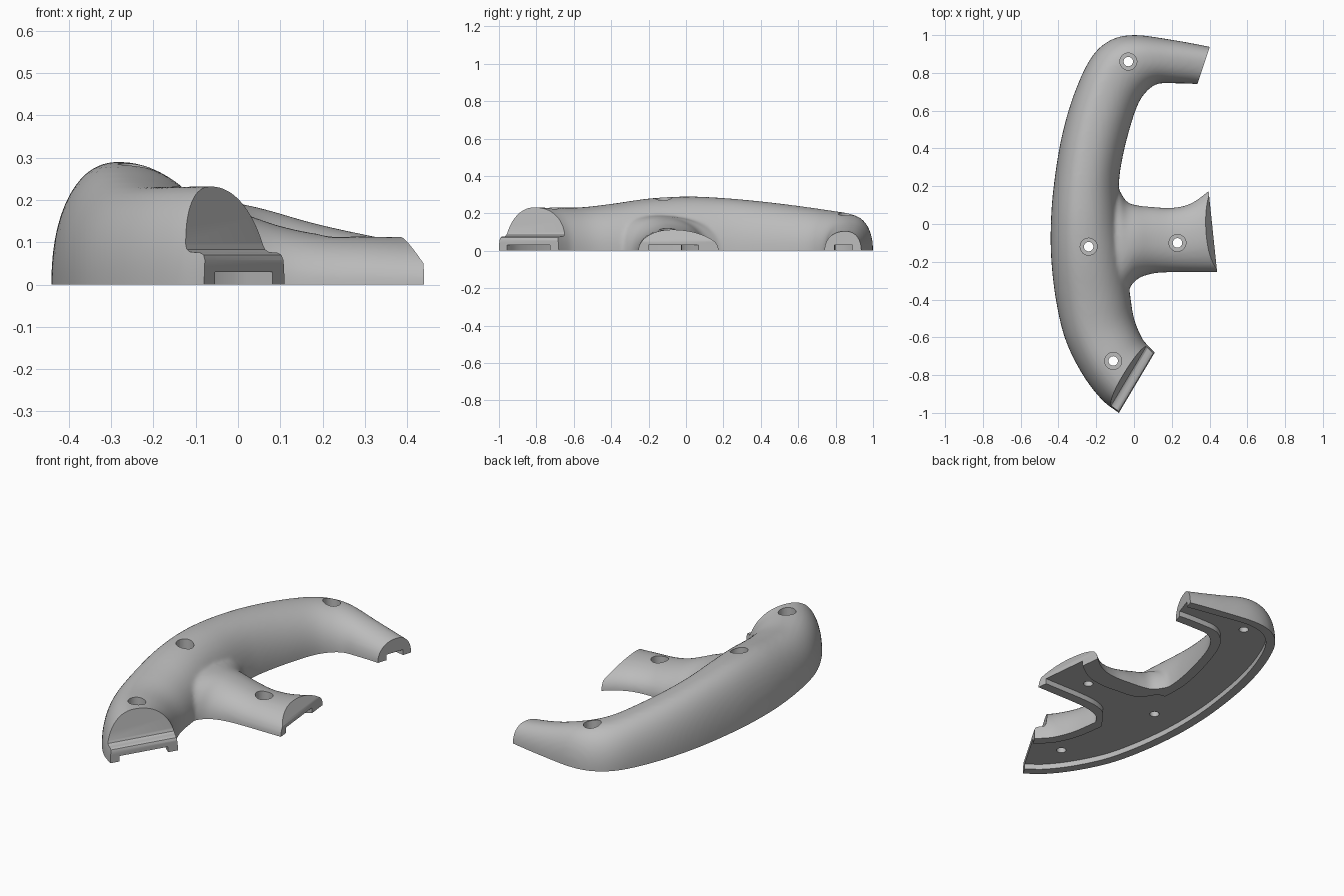
import bpy, bmesh, math
from mathutils import Vector

if "Cube" in bpy.data.objects:
    bpy.data.objects.remove(bpy.data.objects["Cube"])

grey = bpy.data.materials.new("satin_grey")
grey.use_nodes = True
grey.diffuse_color = (0.5, 0.5, 0.5, 1)
grey.node_tree.nodes["Principled BSDF"].inputs["Base Color"].default_value = (0.5, 0.5, 0.5, 1)


def loft(bm, rings):
    """Skin a closed solid through rings of equal point count."""
    loops = [[bm.verts.new(p) for p in ring] for ring in rings]
    n = len(loops[0])
    faces = []
    for r, s in zip(loops, loops[1:]):
        for i in range(n):
            j = (i + 1) % n
            faces.append(bm.faces.new((r[i], r[j], s[j], s[i])))
    faces.append(bm.faces.new(loops[0][::-1]))
    faces.append(bm.faces.new(loops[-1]))
    bmesh.ops.recalc_face_normals(bm, faces=faces)


def solid(name, *lofts):
    bm = bmesh.new()
    for rings in lofts:
        loft(bm, rings)
    mesh = bpy.data.meshes.new(name)
    bm.to_mesh(mesh)
    bm.free()
    mesh.materials.append(grey)
    obj = bpy.data.objects.new(name, mesh)
    bpy.context.collection.objects.link(obj)
    return obj


def smooth_stations(pts, steps=6):
    """Catmull-Rom through stations of (side_a, side_b, height)."""
    pts = [Vector(p) for p in pts]
    pts = [2 * pts[0] - pts[1]] + pts + [2 * pts[-1] - pts[-2]]
    out = []
    for p, q, r, s in zip(pts, pts[1:], pts[2:], pts[3:]):
        for k in range(steps):
            t = k / steps
            out.append(q + (r - p) * (t / 2) + (2 * p - 5 * q + 4 * r - s) * (t * t / 2)
                       + (3 * q - p - 3 * r + s) * (t ** 3 / 2))
    return out + [pts[-2]]


def dome_rings(stations, peak, power, n=28):
    """Half superellipse over each station, with a straight skirt below."""
    rings = []
    for ax, ay, bx, by, h in stations:
        a, b = Vector((ax, ay, 0)), Vector((bx, by, 0))
        ring = [(ax, ay, -0.07)]
        for k in range(n + 1):
            t = math.pi * k / n
            c = math.cos(t)
            e = abs(c) ** (2 / power)
            u = peak * (1 - e) if c > 0 else peak + (1 - peak) * e
            p = a.lerp(b, u)
            ring.append((p.x, p.y, h * max(math.sin(t), 0) ** (2 / power)))
        ring.append((bx, by, -0.07))
        rings.append(ring)
    return rings


def recess_rings(stations, inset_a, inset_b, top=0.03):
    rings = []
    for ax, ay, bx, by, h in stations:
        a, b = Vector((ax, ay, 0)), Vector((bx, by, 0))
        d = (b - a).normalized()
        a, b = a + d * inset_a, b - d * inset_b
        rings.append([(a.x, a.y, -0.1), (a.x, a.y, top), (b.x, b.y, top), (b.x, b.y, -0.1)])
    return rings


def end_rings(p, q, profile):
    """Prism along the end line p-q; profile is (outward distance, z)."""
    p, q = Vector((*p, 0)), Vector((*q, 0))
    d = (q - p).normalized()
    out = Vector((-d.y, d.x, 0))
    if out.x < 0:
        out = -out
    return [[e + out * s + Vector((0, 0, z)) for s, z in profile]
            for e in (p - d * 0.12, q + d * 0.12)]


def hole_rings(x, y, floor, n=32):
    """Screw hole with a wider counterbore above the floor."""
    return [[(x + r * math.cos(math.tau * k / n), y + r * math.sin(math.tau * k / n), z)
             for k in range(n)]
            for r, z in ((0.025, -0.1), (0.025, floor), (0.045, floor), (0.045, 0.5))]


# Curved grip: outer edge, inner edge, height
grip = smooth_stations([
    (0.47, 0.92, 0.42, 0.72, 0.10),
    (0.39, 0.94, 0.34, 0.74, 0.105),
    (0.20, 0.975, 0.20, 0.745, 0.14),
    (0.0, 1.0, 0.12, 0.74, 0.18),
    (-0.13, 0.97, 0.06, 0.695, 0.2),
    (-0.23, 0.875, 0.015, 0.62, 0.215),
    (-0.32, 0.68, -0.03, 0.48, 0.24),
    (-0.385, 0.45, -0.065, 0.33, 0.264),
    (-0.425, 0.2, -0.08, 0.2, 0.282),
    (-0.44, 0.0, -0.07, 0.02, 0.29),
    (-0.437, -0.2, -0.045, -0.18, 0.28),
    (-0.41, -0.42, -0.02, -0.38, 0.25),
    (-0.36, -0.62, 0.0, -0.5, 0.232),
    (-0.27, -0.8, 0.04, -0.6, 0.232),
    (-0.17, -0.93, 0.075, -0.645, 0.232),
    (-0.08, -1.0, 0.11, -0.68, 0.232),
    (0.0, -1.06, 0.17, -0.74, 0.232)])

# Side arm: back edge, front edge, height
arm = smooth_stations([
    (-0.2, 0.2, -0.2, -0.42, 0.16),
    (-0.1, 0.2, -0.09, -0.42, 0.185),
    (-0.04, 0.12, -0.03, -0.345, 0.18),
    (0.02, 0.098, 0.02, -0.29, 0.165),
    (0.1, 0.09, 0.1, -0.262, 0.138),
    (0.2, 0.085, 0.2, -0.255, 0.118),
    (0.3, 0.108, 0.32, -0.255, 0.113),
    (0.395, 0.175, 0.44, -0.255, 0.113),
    (0.46, 0.24, 0.56, -0.255, 0.113)])

body = solid("grip_panel", dome_rings(grip, 0.42, 2.2), dome_rings(arm, 0.55, 2.1))
bpy.ops.object.select_all(action='DESELECT')
bpy.context.view_layer.objects.active = body
body.select_set(True)


def apply(kind, **settings):
    mod = body.modifiers.new(kind.lower(), kind)
    for key, value in settings.items():
        setattr(mod, key, value)
    bpy.ops.object.modifier_apply(modifier=mod.name)


# Blend arm and grip into one soft skin
apply('REMESH', mode='VOXEL', voxel_size=0.012)
apply('SMOOTH', factor=0.5, iterations=6)

# Flat underside, trimmed ends, underside channel, screw holes
under = [[(-2, -2, z), (2, -2, z), (2, 2, z), (-2, 2, z)] for z in (-1, 0)]
tip_end = end_rings((0.395, 0.92), (0.335, 0.74),
                    [(0, -0.2), (0, 0.4), (0.25, 0.4), (0.25, -0.2)])
arm_end = end_rings((0.395, 0.175), (0.44, -0.255),
                    [(0, -0.2), (0, 0.05), (-0.037, 0.113), (-0.037, 0.4), (0.25, 0.4), (0.25, -0.2)])
stepped_end = end_rings((-0.08, -1.0), (0.11, -0.68),
                        [(0, -0.2), (0, 0.058), (-0.005, 0.07), (-0.015, 0.075), (-0.045, 0.077),
                         (-0.055, 0.083), (-0.06, 0.095), (-0.085, 0.24), (-0.085, 0.4),
                         (0.25, 0.4), (0.25, -0.2)])
cuts = [under, tip_end, arm_end, stepped_end,
        recess_rings(grip, 0.05, 0.055), recess_rings(arm, 0.11, 0.055)]
for x, y, floor in ((-0.03, 0.86, 0.1), (-0.24, -0.12, 0.13), (-0.11, -0.725, 0.1), (0.23, -0.1, 0.065)):
    cuts.append(hole_rings(x, y, floor))

for rings in cuts:
    cutter = solid("cutter", rings)
    cutter.hide_render = True
    apply('BOOLEAN', operation='DIFFERENCE', solver='EXACT', object=cutter)
    bpy.data.objects.remove(cutter)

body.data.materials.clear()
body.data.materials.append(grey)
for poly in body.data.polygons:
    poly.material_index = 0
bpy.ops.object.shade_smooth_by_angle(angle=math.radians(35))
